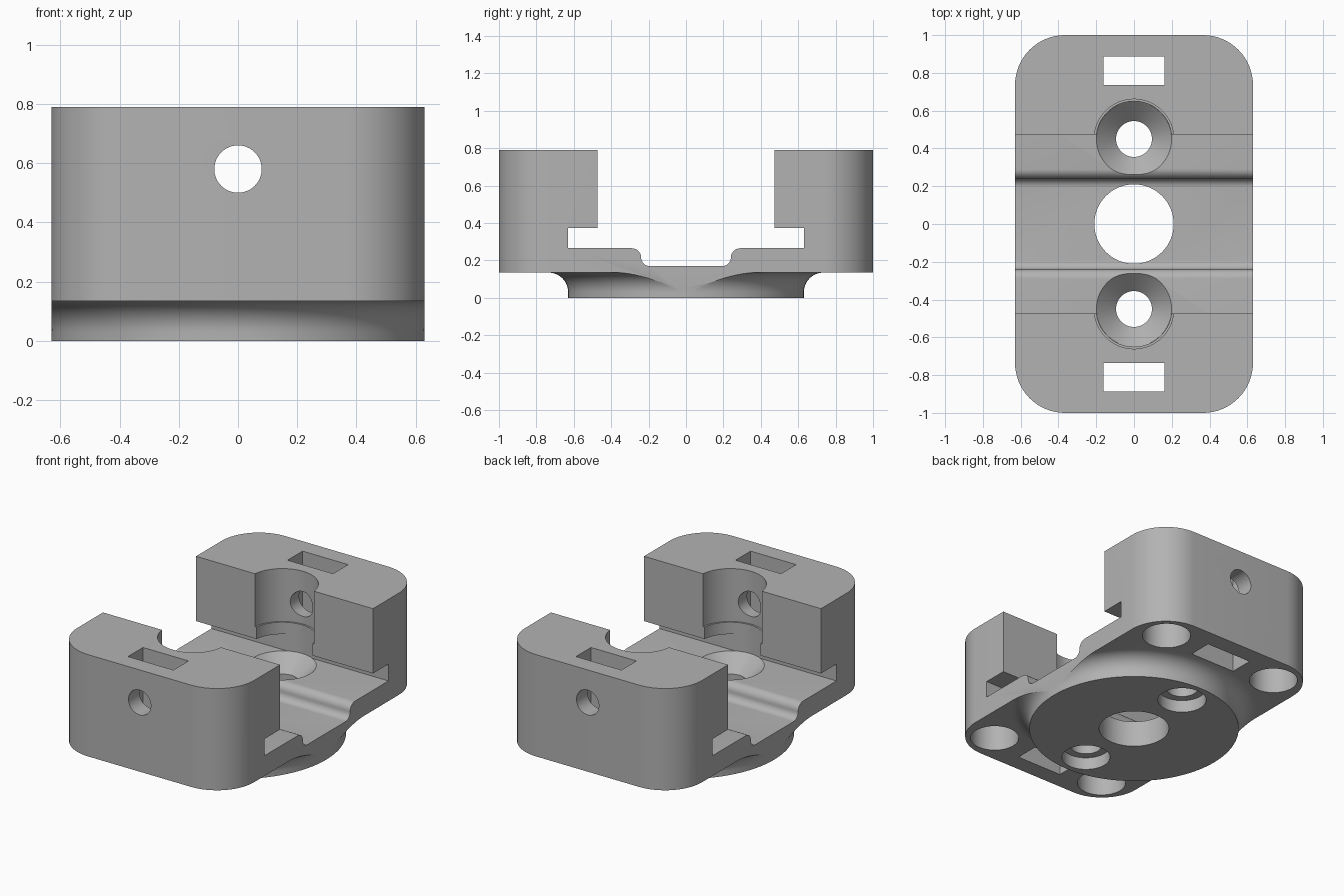
import bpy, bmesh, math
from mathutils import Matrix

if "Cube" in bpy.data.objects:
    bpy.data.objects.remove(bpy.data.objects["Cube"])

grey = bpy.data.materials.new("plain grey")
grey.diffuse_color = (0.45, 0.45, 0.45, 1)
grey.use_nodes = True
grey.node_tree.nodes["Principled BSDF"].inputs["Base Color"].default_value = grey.diffuse_color


def make(name, bm, hidden=True):
    bmesh.ops.recalc_face_normals(bm, faces=bm.faces)
    me = bpy.data.meshes.new(name)
    bm.to_mesh(me)
    bm.free()
    me.materials.append(grey)
    ob = bpy.data.objects.new(name, me)
    bpy.context.collection.objects.link(ob)
    ob.hide_render = hidden
    return ob


def prism(name, pts, vec, hidden=True):
    """Extrude a closed outline of 3D points along vec."""
    bm = bmesh.new()
    face = bm.faces.new([bm.verts.new(p) for p in pts])
    new = bmesh.ops.extrude_face_region(bm, geom=[face])["geom"]
    bmesh.ops.translate(bm, vec=vec, verts=[g for g in new if isinstance(g, bmesh.types.BMVert)])
    return make(name, bm, hidden)


def lathe(name, prof, x=0, y=0, n=64):
    """Revolve (radius, z) points, starting and ending off axis, into a capped solid."""
    bm = bmesh.new()
    rings = [[bm.verts.new((x + r * math.cos(2 * math.pi * i / n),
                            y + r * math.sin(2 * math.pi * i / n), z)) for i in range(n)]
             for r, z in prof]
    for a, b in zip(rings, rings[1:]):
        for i in range(n):
            j = (i + 1) % n
            bm.faces.new((a[i], a[j], b[j], b[i]))
    bm.faces.new(rings[0])
    bm.faces.new(rings[-1])
    return make(name, bm)


def arc(cx, cy, r, a0, a1, n):
    return [(cx + r * math.cos(math.radians(a0 + (a1 - a0) * i / n)),
             cy + r * math.sin(math.radians(a0 + (a1 - a0) * i / n))) for i in range(n + 1)]


def boolean(ob, tool, op):
    mod = ob.modifiers.new(op, 'BOOLEAN')
    mod.operation, mod.object, mod.solver = op, tool, 'EXACT'
    bpy.context.view_layer.objects.active = ob
    bpy.ops.object.modifier_apply(modifier=mod.name)
    bpy.data.objects.remove(tool)


# Side profile: channel floor, undercut slots and two tall end blocks
half = [(0.195, 0.17)] + arc(0.195, 0.215, 0.045, -90, 0, 8)[1:]
half += arc(0.29, 0.215, 0.05, 180, 90, 8)
half += [(0.63, 0.265), (0.63, 0.373), (0.473, 0.373), (0.473, 0.79), (1.1, 0.79), (1.1, 0.135)]
outline = half + [(-y, z) for y, z in reversed(half)]
body = prism("clamp_body", [(-0.8, y, z) for y, z in outline], (1.6, 0, 0), False)

# Round foot with a concave flare into the body
foot = [(0.63, 0), (0.63, 0.03)] + arc(0.735, 0.03, 0.105, 180, 90, 10)[1:] + [(0.735, 0.15)]
boolean(body, lathe("foot", foot, n=128), 'UNION')

# Trim everything to the rounded rectangle plan
R = 0.265
plan = []
for sx, sy, a in ((1, 1, 0), (-1, 1, 90), (-1, -1, 180), (1, -1, 270)):
    plan += arc(sx * (0.63 - R), sy * (1 - R), R, a, a + 90, 16)
boolean(body, prism("plan_trim", [(x, y, -0.2) for x, y in plan], (0, 0, 1.2)), 'INTERSECT')

# Central bore
boolean(body, lathe("central_bore", [(0.21, -0.1), (0.21, 1)]), 'DIFFERENCE')

for s in (-1, 1):
    # Countersunk screw hole, counterbored below, with clearance in the end block
    screw = [(0.145, -0.1), (0.145, 0.08), (0.095, 0.08), (0.095, 0.165), (0.2, 0.266),
             (0.2, 0.45), (0.211, 0.45), (0.211, 1)]
    boolean(body, lathe("screw_hole", screw, 0, s * 0.45), 'DIFFERENCE')
    # Rectangular nut slot
    rect = [(-0.162, 0.735), (0.162, 0.735), (0.162, 0.888), (-0.162, 0.888)]
    boolean(body, prism("nut_slot", [(x, s * y, -0.1) for x, y in rect], (0, 0, 1.1)), 'DIFFERENCE')
    # Cross bolt hole
    ring = [(x, s * 0.5, z) for x, z in arc(0, 0.58, 0.08, 0, 352.5, 47)]
    boolean(body, prism("bolt_hole", ring, (0, s * 0.7, 0)), 'DIFFERENCE')
    # Corner pockets underneath
    for t in (-1, 1):
        boolean(body, lathe("corner_pocket", [(0.145, 0), (0.145, 0.335)], t * 0.42, s * 0.805, 48),
                'DIFFERENCE')

# Smooth curved walls, crisp edges
bpy.ops.object.select_all(action='DESELECT')
body.select_set(True)
bpy.context.view_layer.objects.active = body
bpy.ops.object.shade_smooth_by_angle(angle=math.radians(30))
